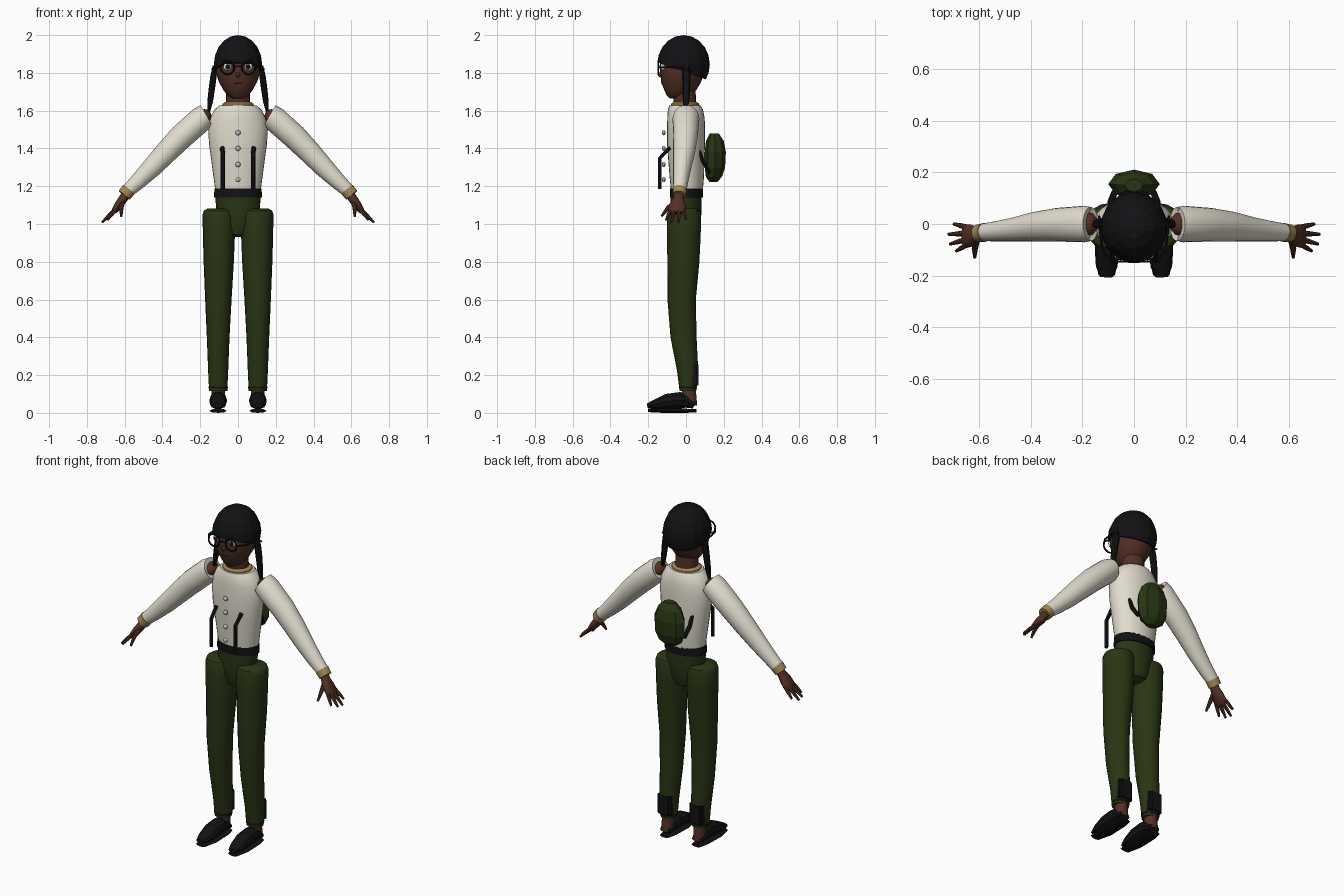
import bpy, bmesh, math
from mathutils import Vector


def material(name, r, g, b):
    m = bpy.data.materials.new(name)
    m.diffuse_color = (r, g, b, 1)
    return m


SKIN = material("brown skin", .085, .03, .018)
LIP = material("dark brown", .045, .015, .01)
BLACK = material("black", .006, .006, .007)
GREEN = material("olive green", .022, .036, .007)
CREAM = material("cream cloth", .76, .72, .62)
GOLD = material("tan trim", .36, .25, .09)
WHITE = material("eye white", .8, .8, .78)
SILVER = material("silver", .5, .5, .52)


def finish(name, bm, mat, smooth=True):
    bmesh.ops.recalc_face_normals(bm, faces=bm.faces)
    me = bpy.data.meshes.new(name)
    bm.to_mesh(me)
    bm.free()
    ob = bpy.data.objects.new(name, me)
    bpy.context.collection.objects.link(ob)
    me.materials.append(mat)
    if smooth:
        bpy.context.view_layer.objects.active = ob
        ob.select_set(True)
        bpy.ops.object.shade_smooth_by_angle(angle=math.radians(40))
        ob.select_set(False)
    return ob


def loft(name, pts, mat, n=20, up=None, smooth=True, caps=True):
    """Skin elliptical rings (x, y, z, radius_a, radius_b) along a path;
    up=None keeps the rings level, otherwise they follow the path."""
    bm = bmesh.new()
    cs = [Vector(p[:3]) for p in pts]
    rings = []
    for i, p in enumerate(pts):
        if up is None:
            u, v = Vector((1, 0, 0)), Vector((0, 1, 0))
        else:
            t = (cs[min(i + 1, len(cs) - 1)] - cs[max(i - 1, 0)]).normalized()
            u = t.cross(Vector(up)).normalized()
            v = u.cross(t)
        rings.append([bm.verts.new(cs[i] + u * p[3] * math.cos(k * math.tau / n)
                                   + v * p[4] * math.sin(k * math.tau / n)) for k in range(n)])
    for a, b in zip(rings, rings[1:]):
        for k in range(n):
            bm.faces.new((a[k], a[(k + 1) % n], b[(k + 1) % n], b[k]))
    if caps:
        bm.faces.new(rings[0])
        bm.faces.new(rings[-1])
    return finish(name, bm, mat, smooth)


def ball(name, c, r, mat, seg=12, rings=8, smooth=True):
    bm = bmesh.new()
    bmesh.ops.create_uvsphere(bm, u_segments=seg, v_segments=rings, radius=1)
    for v in bm.verts:
        v.co = Vector([c[i] + v.co[i] * r[i] for i in range(3)])
    return finish(name, bm, mat, smooth)


def ring(name, c, major, minor, mat):
    pts = [(c[0] + major * math.cos(a), c[1], c[2] + major * math.sin(a), minor, minor)
           for a in (k * math.tau / 20 for k in range(21))]
    return loft(name, pts, mat, 6, (0, 1, 0))


# head and neck
loft("neck", [(0, -.005, 1.61, .065, .06), (0, -.01, 1.72, .062, .06)], SKIN)
loft("head", [(0, -.055, 1.665, .03, .03), (0, -.042, 1.68, .055, .06), (0, -.03, 1.71, .078, .085),
              (0, -.026, 1.75, .1, .105), (0, -.02, 1.80, .117, .117), (0, -.015, 1.87, .117, .122),
              (0, -.01, 1.93, .09, .1), (0, -.01, 1.97, .03, .04)], SKIN, 24)
ball("nose", (0, -.134, 1.79), (.012, .015, .014), SKIN, 8, 6)
ball("mouth", (0, -.122, 1.745), (.022, .01, .005), LIP, 8, 6)

# hair cap, cut on a slope from forehead to nape
bm = bmesh.new()
bmesh.ops.create_uvsphere(bm, u_segments=14, v_segments=10, radius=1)
for v in bm.verts:
    v.co = Vector((v.co.x * .131, -.013 + v.co.y * .139, 1.845 + v.co.z * .155))
cut = bmesh.ops.bisect_plane(bm, geom=bm.verts[:] + bm.edges[:] + bm.faces[:],
                             plane_co=(0, -.15, 1.855), plane_no=(0, .35, 1), clear_inner=True)
bmesh.ops.edgeloop_fill(bm, edges=[e for e in cut["geom_cut"] if isinstance(e, bmesh.types.BMEdge)])
finish("hair_cap", bm, BLACK, False)

# torso, collar, belt and hips
loft("shirt_body", [(0, .005, 1.16, .118, .083), (0, .004, 1.25, .13, .091), (0, .002, 1.34, .142, .096),
                    (0, 0, 1.42, .153, .1), (0, 0, 1.5, .158, .1), (0, 0, 1.56, .147, .099),
                    (0, -.003, 1.605, .125, .093), (0, -.005, 1.628, .098, .083)], CREAM, 28)
loft("collar", [(0, -.005, 1.615, .085, .077), (0, -.005, 1.635, .083, .075),
                (0, -.005, 1.645, .07, .064)], GOLD, 24)
loft("belt", [(0, .003, 1.14, .127, .087), (0, .003, 1.188, .125, .087)], BLACK, 24)
loft("hips", [(0, 0, .93, .045, .035), (0, 0, .945, .074, .06), (0, 0, .99, .092, .075),
              (0, 0, 1.06, .115, .082), (0, 0, 1.15, .12, .083)], GREEN, 24)
for i, z in enumerate((1.235, 1.315, 1.4, 1.483)):
    ball(f"button_{i + 1}", (0, -.118, z), (.014, .01, .014), SILVER, 10, 6)

# backpack: faceted pouch
loft("backpack", [(0, .145, 1.222, .035, .02), (0, .148, 1.25, .075, .043), (0, .153, 1.3, .098, .054),
                  (0, .155, 1.38, .1, .056), (0, .153, 1.44, .075, .047),
                  (0, .15, 1.478, .035, .025)], GREEN, 8, smooth=False)

for s, side in ((-1, "left"), (1, "right")):
    # braid
    loft(f"braid_{side}", [(s * .122, .0, 1.84, .012, .018), (s * .13, .002, 1.78, .017, .022),
                           (s * .138, .002, 1.72, .017, .02), (s * .147, .0, 1.65, .015, .017),
                           (s * .155, -.002, 1.595, .008, .01)], BLACK, 8)
    # eye and round spectacle frame
    ball(f"eye_{side}", (s * .053, -.122, 1.832), (.025, .014, .02), WHITE)
    ball(f"pupil_{side}", (s * .053, -.133, 1.832), (.013, .008, .014), BLACK)
    ring(f"spectacle_rim_{side}", (s * .056, -.146, 1.828), .036, .005, BLACK)
    loft(f"spectacle_arm_{side}", [(s * .09, -.146, 1.83, .005, .005), (s * .122, -.1, 1.83, .005, .005),
                                   (s * .135, .0, 1.825, .005, .005),
                                   (s * .135, .03, 1.805, .005, .005)], BLACK, 6, (0, 0, 1))

    # braces, front and back
    loft(f"front_strap_{side}", [(s * .08, -.138, 1.185, .012, .011), (s * .08, -.138, 1.35, .012, .011),
                                 (s * .083, -.085, 1.405, .012, .011)], BLACK, 6, (0, 1, .3), False)
    loft(f"back_strap_{side}", [(s * .09, .07, 1.39, .013, .01), (s * .088, .09, 1.33, .014, .011),
                                (s * .075, .125, 1.27, .013, .01)], BLACK, 6, (0, 1, .3), False)

    # sleeve, with skin showing inside the open shoulder end
    loft(f"sleeve_{side}", [(s * .18, 0, 1.565, .04, .048), (s * .168, 0, 1.577, .06, .066),
                            (s * .192, 0, 1.558, .067, .071), (s * .3, -.003, 1.462, .066, .065),
                            (s * .38, -.01, 1.38, .06, .058), (s * .455, -.02, 1.3, .053, .048),
                            (s * .53, -.028, 1.225, .043, .04), (s * .595, -.033, 1.165, .034, .033)],
         CREAM, 20, (0, 1, 0), caps=False)
    ball(f"shoulder_{side}", (s * .178, 0, 1.57), (.038, .046, .038), SKIN)
    loft(f"cuff_{side}", [(s * .578, -.032, 1.182, .039, .037), (s * .603, -.036, 1.152, .037, .035)],
         GOLD, 16, (0, 1, 0))

    # hand with four fingers and thumb
    loft(f"palm_{side}", [(s * .59, -.035, 1.165, .024, .026), (s * .607, -.04, 1.135, .024, .028),
                          (s * .628, -.045, 1.105, .023, .042), (s * .65, -.047, 1.075, .018, .046),
                          (s * .662, -.047, 1.06, .01, .04)], SKIN, 12, (0, 1, 0))
    for i, (y0, y1, x1, z1) in enumerate(((-.013, -.0, .7, 1.025), (-.036, -.04, .72, 1.008),
                                          (-.058, -.078, .715, 1.012), (-.078, -.105, .69, 1.022))):
        loft(f"finger_{i + 1}_{side}", [(s * .645, y0, 1.08, .011, .011),
                                        (s * (.645 + x1) / 2, (y0 + y1) / 2, (1.083 + z1) / 2, .01, .01),
                                        (s * x1, y1, z1, .006, .006)], SKIN, 8, (0, 1, 0))
    loft(f"thumb_{side}", [(s * .61, -.06, 1.115, .013, .013), (s * .618, -.095, 1.085, .012, .012),
                           (s * .618, -.13, 1.04, .006, .006)], SKIN, 8, (0, 0, 1))

    # trouser leg, rounded over at the top
    loft(f"trouser_leg_{side}", [(s * .105, .01, .115, .048, .044), (s * .105, .009, .22, .053, .056),
                                 (s * .105, -.013, .4, .06, .069), (s * .104, -.023, .6, .07, .075),
                                 (s * .102, -.014, .8, .08, .085), (s * .101, -.011, .95, .085, .089),
                                 (s * .101, -.01, 1.05, .087, .09), (s * .101, -.01, 1.07, .08, .083),
                                 (s * .101, -.01, 1.082, .06, .062)], GREEN, 20)
    loft(f"hem_band_{side}", [(s * .105, .011, .128, .051, .047), (s * .105, .011, .14, .051, .048)], BLACK)
    # heel guard behind the ankle
    bm = bmesh.new()
    bmesh.ops.create_cube(bm, size=1)
    for v in bm.verts:
        v.co = Vector((s * .105 + v.co.x * .088, .042 + v.co.y * .05, .2 + v.co.z * .11))
    bmesh.ops.bevel(bm, geom=[e for e in bm.edges if abs(e.verts[0].co.z - e.verts[1].co.z) > .05],
                    offset=.012, segments=2, affect='EDGES')
    finish(f"heel_guard_{side}", bm, BLACK)
    # ankle, shoe and sole
    loft(f"ankle_{side}", [(s * .105, .02, .04, .035, .04), (s * .105, .015, .125, .035, .038)], SKIN, 14)
    loft(f"shoe_{side}", [(s * .105, .045, .04, .034, .02), (s * .105, .01, .06, .043, .036),
                          (s * .105, -.03, .067, .047, .046), (s * .105, -.1, .061, .047, .042),
                          (s * .106, -.165, .045, .042, .026), (s * .107, -.205, .038, .026, .012)],
         BLACK, 10, (0, 0, 1), False)
    sole = [(.045, .032), (.055, -.01), (.05, -.12), (.03, -.205)]
    loft(f"sole_{side}", [(s * .105, .055, .012, .03, .009), (s * .105, 0, .011, .042, .011),
                          (s * .105, -.12, .011, .046, .011), (s * .106, -.2, .014, .032, .01)],
         BLACK, 8, (0, 0, 1), False)

# bridge between the spectacle rims
loft("spectacle_bridge", [(-.022, -.148, 1.835, .004, .004), (.022, -.148, 1.835, .004, .004)],
     BLACK, 6, (0, 0, 1))
